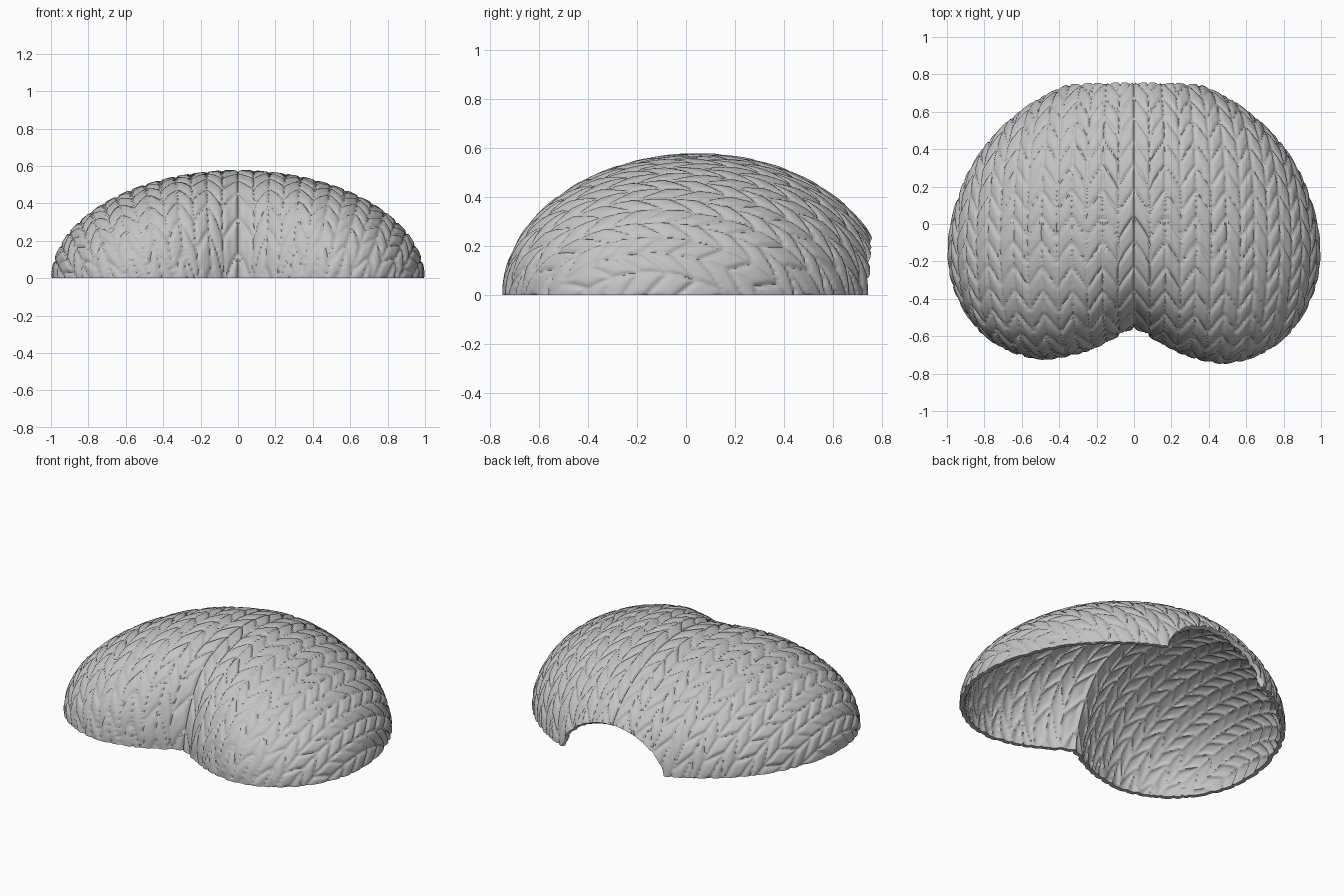
import bpy, bmesh, math
from mathutils import Vector

cube = bpy.data.objects.get("Cube")
if cube:
    bpy.data.objects.remove(cube)

HEIGHT, CENTRE_Y = 0.58, 0.05
SEGMENTS, RINGS = 480, 120
COLUMN, ROW, DEPTH, THICK = 0.17, 0.14, 0.016, 0.026

# Half outline from the back to the front lobe, then two ways to reach the middle
LOBE = [(0, 0.83), (0.34, 0.755), (0.5, 0.68), (0.7, 0.53), (0.85, 0.35), (0.95, 0.13),
        (1, -0.15), (0.97, -0.35), (0.88, -0.53), (0.75, -0.66), (0.5, -0.75)]
NOTCH = [(0.3, -0.715), (0.15, -0.65), (0.05, -0.585), (0, -0.565)]
ROUNDED = [(0.3, -0.725), (0.12, -0.68), (0, -0.665)]


def to_polar(points):
    return [(math.atan2(x, y - CENTRE_Y), math.hypot(x, y - CENTRE_Y)) for x, y in points]


def radius(polar, angle):
    """Smooth radius through the outline points."""
    i = 0
    while i < len(polar) - 2 and polar[i + 1][0] < angle:
        i += 1

    def slope(j):
        if j == 0:
            return 0
        a, b = polar[j - 1], polar[min(j + 1, len(polar) - 1)]
        return (b[1] - a[1]) / (b[0] - a[0])

    (a0, r0), (a1, r1) = polar[i], polar[i + 1]
    w = a1 - a0
    t = (angle - a0) / w
    return (r0 * (1 + 2 * t) * (1 - t) ** 2 + r1 * t * t * (3 - 2 * t)
            + w * t * (1 - t) * (slope(i) * (1 - t) - slope(i + 1) * t))


def knit_depth(co):
    """Groove depth of the V stitches, laid over the unrolled dome."""
    x, y = co.x, co.y - CENTRE_Y
    d = math.hypot(x, y)
    if d < 1e-5:
        u = v = 0
    else:
        phi = math.acos(max(0, min(1, co.z / HEIGHT)))
        arc = (phi - 0.0776 * phi ** 3) / max(math.sin(phi), 1e-4)
        u, v = arc * x, arc * y
    side = abs((u / COLUMN) % 1 * 2 - 1)
    row = (v / ROW - 0.95 * side ** 0.85) % 1
    across = 1 - abs(2 * side - 1) ** 7
    along = 1 - abs(2 * row - 1) ** 5
    leaf = min(across, along) * (0.8 + 0.2 * across * along)
    return DEPTH * (1 - leaf * (0.75 + 0.25 * row))


# Smooth dome with a notched front
notched, rounded = to_polar(LOBE + NOTCH), to_polar(LOBE + ROUNDED)
bm = bmesh.new()
top = bm.verts.new((0, CENTRE_Y, HEIGHT))
rings = [[] for _ in range(RINGS)]
for s in range(SEGMENTS):
    angle = 2 * math.pi * s / SEGMENTS - math.pi
    r_rim, r_top = radius(notched, abs(angle)), radius(rounded, abs(angle))
    for k in range(RINGS):
        phi = math.pi / 2 * (k + 1) / RINGS
        t = max(0, min(1, (math.sin(phi) - 0.4) / 0.55))
        t = t * t * (3 - 2 * t)
        d = math.sin(phi) * (r_top + (r_rim - r_top) * t)
        x, y = d * math.sin(angle), CENTRE_Y + d * math.cos(angle)
        if x < 0 and y < 0:
            y *= 1 - 0.03 * min(1, -x / 0.4)
        z = HEIGHT * math.cos(phi) if k < RINGS - 1 else 0
        rings[k].append(bm.verts.new((x, y, z)))
for s in range(SEGMENTS):
    n = (s + 1) % SEGMENTS
    bm.faces.new((top, rings[0][n], rings[0][s]))
    for a, b in zip(rings, rings[1:]):
        bm.faces.new((a[s], a[n], b[n], b[s]))
bmesh.ops.recalc_face_normals(bm, faces=bm.faces[:])
if top.link_faces[0].normal.z < 0:
    bmesh.ops.reverse_faces(bm, faces=bm.faces[:])

# Arched opening, sliced off the back
bmesh.ops.bisect_plane(bm, geom=bm.verts[:] + bm.edges[:] + bm.faces[:],
                       plane_co=(0, 0.745, 0), plane_no=(0, 1, -0.06), clear_outer=True)
bm.normal_update()

# Press in the stitches and add the inner wall
outer_faces, normals = bm.faces[:], {v: v.normal.copy() for v in bm.verts}
border = [(e, e.link_loops[0]) for e in bm.edges if e.is_boundary]
border = [(loop.vert, loop.link_loop_next.vert) for e, loop in border]
inner = {}
for v, normal in normals.items():
    at_floor = v.co.z < 1e-4
    if at_floor:
        normal = Vector((normal.x, normal.y, 0)).normalized()
    v.co -= normal * knit_depth(v.co)
    inner[v] = bm.verts.new(v.co - normal * THICK)
    for w in (v, inner[v]):
        w.co.z = 0 if at_floor else max(0, w.co.z)
for f in outer_faces:
    bm.faces.new([inner[v] for v in reversed(f.verts)])
for a, b in border:
    bm.faces.new((b, a, inner[a], inner[b]))

mesh = bpy.data.meshes.new("knitted_shell")
bm.to_mesh(mesh)
bm.free()
shell = bpy.data.objects.new("knitted_shell", mesh)
bpy.context.collection.objects.link(shell)

# Plain grey yarn
grey = bpy.data.materials.new("grey_yarn")
grey.use_nodes = True
grey.diffuse_color = (0.55, 0.55, 0.55, 1)
grey.node_tree.nodes["Principled BSDF"].inputs["Base Color"].default_value = grey.diffuse_color
mesh.materials.append(grey)

bpy.ops.object.select_all(action='DESELECT')
shell.select_set(True)
bpy.context.view_layer.objects.active = shell
bpy.ops.object.shade_smooth_by_angle(angle=math.radians(60))
